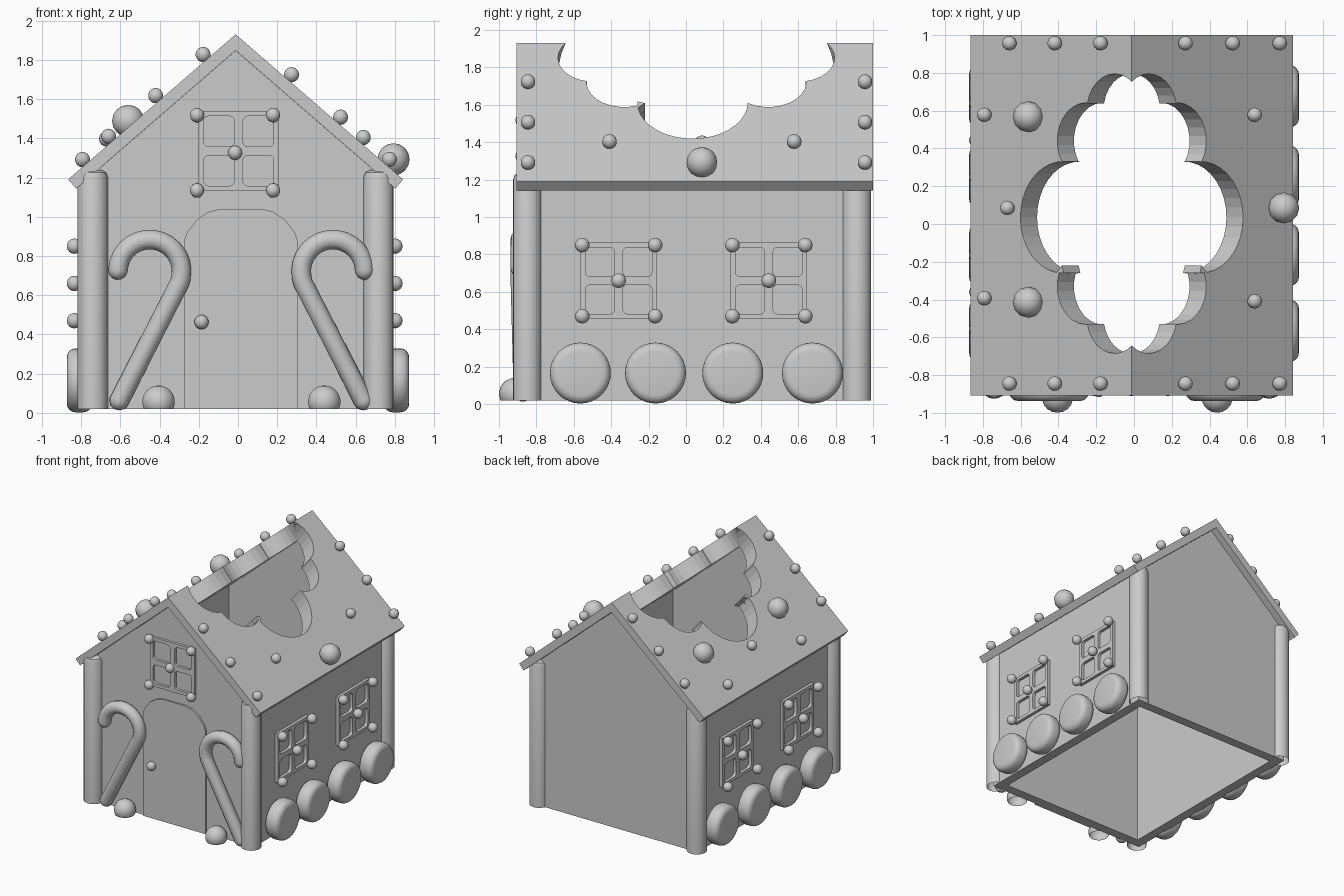
import bpy, bmesh, math
from mathutils import Matrix, Vector

if "Cube" in bpy.data.objects:
    bpy.data.objects.remove(bpy.data.objects["Cube"])

CX = -0.012                      # house centre line
SL = 0.866                       # roof slope
ANG = math.atan(SL)


def roof_z(x):
    return 1.93 - SL * abs(x - CX)


def finish(o, smooth=True):
    bpy.ops.object.select_all(action='DESELECT')
    o.select_set(True)
    bpy.context.view_layer.objects.active = o
    bpy.ops.object.convert(target='MESH')
    if smooth:
        bpy.ops.object.shade_smooth_by_angle(angle=math.radians(35))
    return o


def from_bm(name, bm):
    bmesh.ops.recalc_face_normals(bm, faces=bm.faces)
    me = bpy.data.meshes.new(name)
    bm.to_mesh(me)
    bm.free()
    o = bpy.data.objects.new(name, me)
    bpy.context.collection.objects.link(o)
    return o


def prism(name, pts, vec, keep_side=0):
    bm = bmesh.new()
    a = [bm.verts.new(p) for p in pts]
    b = [bm.verts.new(Vector(p) + Vector(vec)) for p in pts]
    bm.faces.new(a)
    bm.faces.new(b[::-1])
    for i in range(len(a)):
        j = (i + 1) % len(a)
        bm.faces.new((a[j], a[i], b[i], b[j]))
    bmesh.ops.recalc_face_normals(bm, faces=bm.faces)
    if keep_side:                # mitre at the ridge
        bmesh.ops.triangulate(bm, faces=[f for f in bm.faces if len(f.verts) > 4])
        bmesh.ops.bisect_plane(bm, geom=bm.verts[:] + bm.edges[:] + bm.faces[:],
                               plane_co=(CX, 0, 0), plane_no=(-keep_side, 0, 0), clear_outer=True)
        bmesh.ops.dissolve_limit(bm, angle_limit=.01, verts=bm.verts[:], edges=bm.edges[:])
    return from_bm(name, bm)


def ball(name, loc, r, seg=14, flat_z=None):
    bm = bmesh.new()
    bmesh.ops.create_uvsphere(bm, u_segments=seg, v_segments=seg // 2 + 2, radius=r,
                              matrix=Matrix.Translation(loc))
    if flat_z is not None:
        bmesh.ops.bisect_plane(bm, geom=bm.verts[:] + bm.edges[:] + bm.faces[:],
                               plane_co=(0, 0, flat_z), plane_no=(0, 0, -1), clear_outer=True)
    return finish(from_bm(name, bm))


def plate(name, loops, half, mat):
    cu = bpy.data.curves.new(name, 'CURVE')
    cu.dimensions, cu.fill_mode, cu.extrude = '2D', 'BOTH', half
    for pts in loops:
        s = cu.splines.new('POLY')
        s.points.add(len(pts) - 1)
        for p, q in zip(s.points, pts):
            p.co = (q[0], q[1], 0, 1)
        s.use_cyclic_u = True
    o = bpy.data.objects.new(name, cu)
    bpy.context.collection.objects.link(o)
    o.matrix_world = mat
    return finish(o)


def frame_matrix(front, loc):
    cols = ((1, 0, 0), (0, 0, 1), (0, -1, 0)) if front else ((0, 1, 0), (0, 0, 1), (1, 0, 0))
    return Matrix.Translation(loc) @ Matrix(cols).transposed().to_4x4()


# walls, open underneath
Y0, Y1, W, T = -0.85, 0.94, 0.752, 0.08
shoulder = roof_z(CX + W) - .083
gable = [(CX + W, .02), (CX + W, shoulder), (CX, 1.847), (CX - W, shoulder), (CX - W, .02)]
for name, y in (('front_wall', Y0), ('back_wall', Y1 - T)):
    prism(name, [(x, y, z) for x, z in gable], (0, T, 0))
for sg in (-1, 1):
    x0, x1 = CX + sg * W, CX + sg * (W - T)
    prism('side_wall', [(x0, Y0 + T, .02), (x0, Y0 + T, shoulder), (x1, Y0 + T, shoulder + .05),
                        (x1, Y0 + T, .02)], (0, Y1 - Y0 - 2 * T, 0))

# half outline of the scalloped opening: (distance down the slope, y)
arcs = [((.485, .035), .295, 0, 1.6), ((.32, .44), .202, -.58, 1.54), ((.12, .6), .195, .2, 2.25)]
upper = []
for (cs, cy), r, a0, a1 in arcs:
    for i in range(10):
        a = a0 + (a1 - a0) * i / 9
        upper.append((cs + r * math.cos(a), cy + r * math.sin(a)))
lower = [(s, (.11 if i > 9 else .07) - y) for i, (s, y) in enumerate(upper)]
hole = lower[:0:-1] + upper

# roof slopes and the ceiling beneath them, mitred at the ridge
for sg in (-1, 1):
    d = Vector((sg * math.cos(ANG), 0, -math.sin(ANG)))
    n = Vector((sg * math.sin(ANG), 0, math.cos(ANG)))
    for name, top, thick, reach, ya, yb in (('roof', 0, .062, 1.13, -.907, 1.0),
                                            ('ceiling', .062, .073, .96, Y0 + T, Y1 - T)):
        pts = ([(-.25, hole[-1][1]), (-.25, yb), (reach, yb), (reach, ya), (-.25, ya),
                (-.25, hole[0][1])] + hole)
        base = Vector((CX, 0, 1.93)) - n * top
        prism(name, [base + d * s + Vector((0, y, 0)) for s, y in pts], -n * thick, sg)

# corner posts, rounded on top and open below
for sx in (-1, 1):
    for y in (-.848, .913):
        bm = bmesh.new()
        rings = []
        for r, z in ((.077, .02), (.077, 1.2), (.068, 1.225), (.045, 1.238)):
            rings.append([bm.verts.new((CX + sx * .728 + r * math.cos(t * math.tau / 20),
                                        y + r * math.sin(t * math.tau / 20), z)) for t in range(20)])
        for a, b in zip(rings, rings[1:]):
            for i in range(20):
                bm.faces.new((a[i], a[(i + 1) % 20], b[(i + 1) % 20], b[i]))
        bm.faces.new(rings[-1])
        finish(from_bm('corner_post', bm))

# door and knob
arch = [(-.275, .02), (.305, .02), (.305, .875), (.29, .92), (.24, .985), (.18, 1.025), (.12, 1.04),
        (-.09, 1.04), (-.15, 1.025), (-.21, .985), (-.26, .92), (-.275, .875)]
plate('door', [arch], .02, frame_matrix(True, (0, Y0 + .005, 0)))
ball('door_knob', (-.186, -.88, .463), .037)


# windows: frame with four rounded panes, balls on corners and centre
def window_loops():
    h, pr, rr = .205, .078, .025
    loops = [[(-h, -h), (h, -h), (h, h), (-h, h)]]
    for cx in (-1, 1):
        for cy in (-1, 1):
            pane = []
            for k, (ux, uy) in enumerate(((1, 1), (-1, 1), (-1, -1), (1, -1))):
                for j in range(4):
                    a = (k + j / 3) * math.pi / 2
                    pane.append((cx * .1 + ux * (pr - rr) + rr * math.cos(a),
                                 cy * .1 + uy * (pr - rr) + rr * math.sin(a)))
            loops.append(pane)
    return loops


BALLS = [(-1, -1), (1, -1), (1, 1), (-1, 1), (0, 0)]
plate('gable_window', window_loops(), .022, frame_matrix(True, (.003, Y0, 1.335)))
for u, v in BALLS:
    ball('window_ball', (-.015 + u * .194, -.875, 1.326 + v * .192), .037)
for sx in (-1, 1):
    for yc in (-.36, .443):
        plate('side_window', window_loops(), .025, frame_matrix(False, (CX + sx * W, yc, .66)))
        for u, v in BALLS:
            ball('window_ball', (-.017 + sx * .818, yc + u * .195, .66 + v * .19), .039)

# round biscuits along the side walls
for sx in (-1, 1):
    for yc in (-.565, -.163, .25, .676):
        bm = bmesh.new()
        bmesh.ops.create_cone(bm, cap_ends=True, segments=32, radius1=.163, radius2=.163, depth=.13,
                              matrix=frame_matrix(False, (sx * .808, yc, .166)))
        o = from_bm('biscuit', bm)
        m = o.modifiers.new('round', 'BEVEL')
        m.width, m.segments, m.limit_method, m.angle_limit = .045, 4, 'ANGLE', 1.0
        finish(o)

# canes leaning by the door
for sg in (-1, 1):
    path = [(-.605, .063), (-.297, .665)]
    path += [(-.45 + .162 * math.cos(a), .722 + .162 * math.sin(a))
             for a in [math.radians(-12 + 190 * i / 14) for i in range(15)]]
    pts = [Vector((.017 + (x - .017) * -sg, -.87 - .018 * min(z / .5, 1), z)) for x, z in path]

    def cap(p, q):
        t = (p - q).normalized()
        return [(p + t * .05 * math.sin(a), .05 * math.cos(a)) for a in (1.5, 1.1, .7, .3)]

    full = cap(pts[0], pts[1]) + [(p, .05) for p in pts] + cap(pts[-1], pts[-2])[::-1]
    cu = bpy.data.curves.new('cane', 'CURVE')
    cu.dimensions, cu.bevel_depth, cu.bevel_resolution, cu.use_fill_caps = '3D', 1.0, 4, True
    s = cu.splines.new('POLY')
    s.points.add(len(full) - 1)
    for p, (co, r) in zip(s.points, full):
        p.co, p.radius = (*co, 1), r
    o = bpy.data.objects.new('cane', cu)
    bpy.context.collection.objects.link(o)
    finish(o)

# gumdrops on the ground
for x in (-.405, .44):
    ball('ground_gumdrop', (x, -.916, .056), .084, 18, .02)

# sweets on the roof
for y in (-.845, .957):
    for x in (-.66, -.42, -.178, .273, .523, .772):
        ball('roof_sweet', (x, y, roof_z(x) + .041), .039)
for x, y in ((-.793, .578), (-.671, .085), (-.793, -.393), (.639, .578), (.639, -.409)):
    ball('roof_sweet', (x, y, roof_z(x) + .038), .039)
for x, y, up in ((-.56, .568, .033), (-.56, -.414, .033), (.793, .085, .06)):
    ball('roof_gumdrop', (x, y, roof_z(x) + up), .082, 12)
